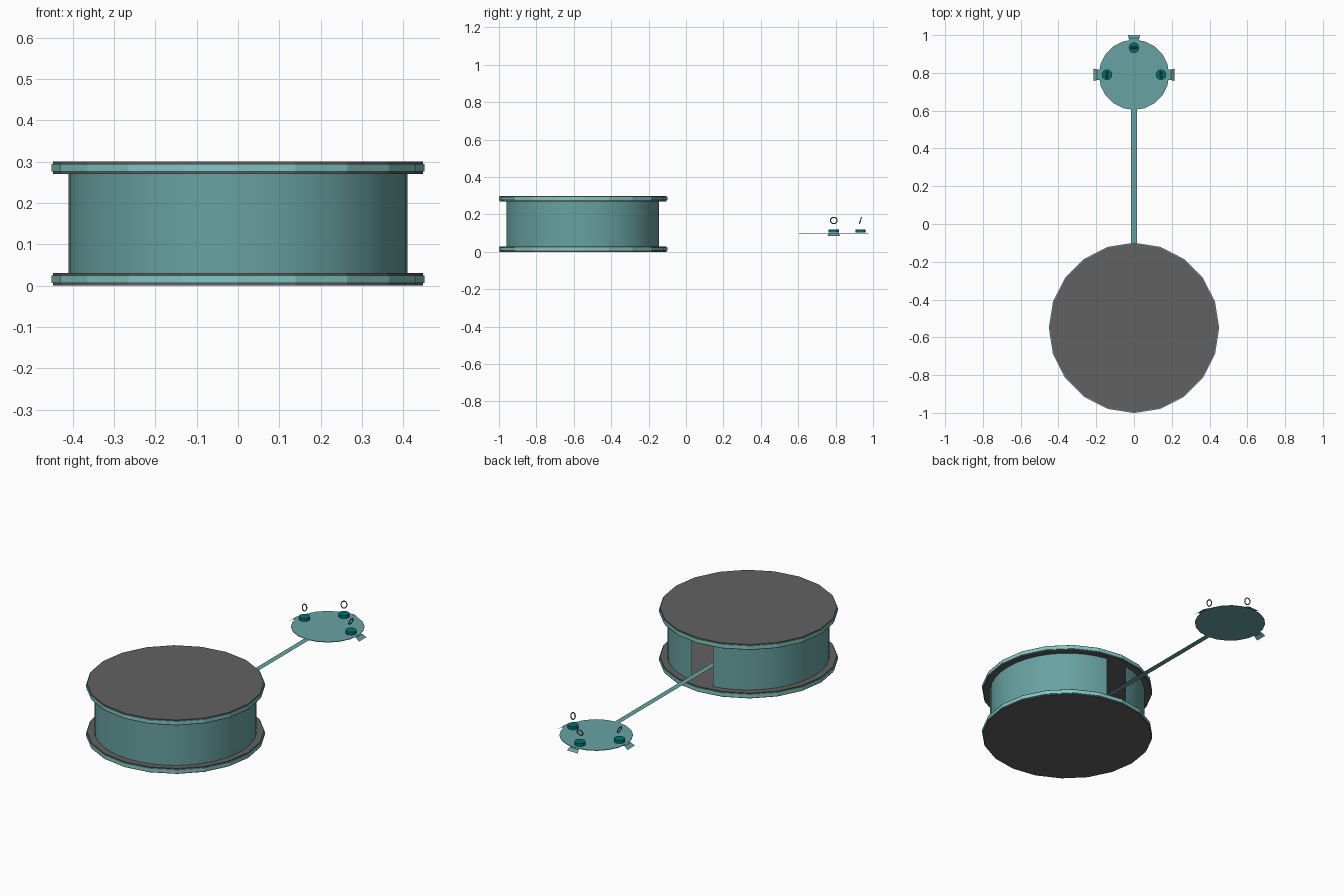
import bpy, bmesh
from math import sin, cos, pi, radians
from mathutils import Vector

if "Cube" in bpy.data.objects:
    bpy.data.objects.remove(bpy.data.objects["Cube"])


def material(name, rgb):
    m = bpy.data.materials.new(name)
    m.diffuse_color = (*rgb, 1)
    m.use_nodes = True
    m.node_tree.nodes["Principled BSDF"].inputs["Base Color"].default_value = m.diffuse_color
    return m


TEAL = material("teal", (0.14, 0.36, 0.36))
BRIGHT = material("bright_teal", (0.22, 0.58, 0.55))
DEEP = material("deep_teal", (0.0, 0.16, 0.17))
BROWN = material("brown", (0.16, 0.10, 0.08))
DARK = material("dark_grey", (0.12, 0.12, 0.12))


def make(name, verts, faces, mat, fix=True):
    bm = bmesh.new()
    vs = [bm.verts.new(v) for v in verts]
    for f in faces:
        bm.faces.new([vs[i] for i in f])
    bmesh.ops.remove_doubles(bm, verts=bm.verts, dist=1e-5)
    if fix:
        bmesh.ops.recalc_face_normals(bm, faces=bm.faces)
    me = bpy.data.meshes.new(name)
    bm.to_mesh(me)
    bm.free()
    me.materials.append(mat)
    ob = bpy.data.objects.new(name, me)
    bpy.context.collection.objects.link(ob)
    return ob


def lathe(name, profile, centre, n, mat):
    """Spin a closed (radius, z) profile around a vertical axis."""
    bm_v, faces, k = [], [], len(profile)
    cx, cy = centre
    for i in range(n):
        a = 2 * pi * i / n
        bm_v += [(cx + r * cos(a), cy + r * sin(a), z) for r, z in profile]
    for i in range(n):
        j = (i + 1) % n
        for p in range(k):
            q = (p + 1) % k
            faces.append((i * k + p, j * k + p, j * k + q, i * k + q))
    return make(name, bm_v, faces, mat)


def disc(name, r, z0, z1, centre, n, mat):
    """Closed n-sided slab."""
    ring = [(centre[0] + r * cos(2 * pi * i / n), centre[1] + r * sin(2 * pi * i / n)) for i in range(n)]
    v = [(x, y, z0) for x, y in ring] + [(x, y, z1) for x, y in ring]
    f = [tuple(range(n)), tuple(range(n, 2 * n))]
    f += [(i, (i + 1) % n, n + (i + 1) % n, n + i) for i in range(n)]
    return make(name, v, f, mat)


# Floor and roof slabs, each with a teal rim
C = (0, -0.55)
for label, z in (("floor", 0.0), ("roof", 0.27)):
    disc(label + "_slab", 0.447, z, z + 0.03, C, 20, DARK)
    lathe(label + "_rim", [(0.445, z + 0.006), (0.451, z + 0.006),
                           (0.451, z + 0.024), (0.445, z + 0.024)], C, 20, BRIGHT)

# Round wall with a doorway facing the bridge
verts, faces, seg = [], [], 38
for i in range(seg + 1):
    a = radians(99 + 342 * i / seg)
    for z in (0.03, 0.27):
        verts.append((0.41 * cos(a), C[1] + 0.41 * sin(a), z))
for i in range(seg):
    faces.append((2 * i, 2 * i + 2, 2 * i + 3, 2 * i + 1))
wall = make("round_wall", verts, faces, TEAL, fix=False)
wall.data.polygons.foreach_set("use_smooth", [True] * seg)

# Bridge and landing platform
P = (0, 0.79)
make("bridge", [(-0.015, -0.25, 0.1), (0.015, -0.25, 0.1), (0.015, 0.61, 0.1), (-0.015, 0.61, 0.1)],
     [(0, 1, 2, 3)], TEAL, fix=False)
disc("landing_platform", 0.186, 0.098, 0.101, P, 20, TEAL)

# Three sloping tabs, each with a knob and an outward-leaning ring
for side, ang in (("right", 0), ("back", 90), ("left", 180)):
    a = radians(ang)
    out, across = Vector((cos(a), sin(a), 0)), Vector((-sin(a), cos(a), 0))
    base = Vector((P[0], P[1], 0))

    def at(o, s, z):
        return base + out * o + across * s + Vector((0, 0, z))

    end = 0.215 if ang != 90 else 0.21
    make(side + "_tab",
         [at(0.18, -0.027, 0.1), at(0.195, -0.028, 0.1), at(end, -0.033, 0.086),
          at(end, 0.033, 0.086), at(0.195, 0.028, 0.1), at(0.18, 0.027, 0.1)],
         [(0, 1, 4, 5), (1, 2, 3, 4)], TEAL, fix=False)
    k = at(0.143, 0, 0)
    disc(side + "_knob", 0.028, 0.103, 0.12, (k.x, k.y), 16, DEEP)
    axis = out * cos(radians(18)) - Vector((0, 0, sin(radians(18))))
    bpy.ops.mesh.primitive_torus_add(major_segments=20, minor_segments=6, major_radius=0.0175,
                                     minor_radius=0.003, location=at(0.143, 0, 0.168),
                                     rotation=axis.to_track_quat('Z', 'Y').to_euler())
    ring = bpy.context.object
    ring.name = side + "_ring"
    ring.data.materials.append(BROWN)
    bpy.ops.object.shade_smooth_by_angle()
